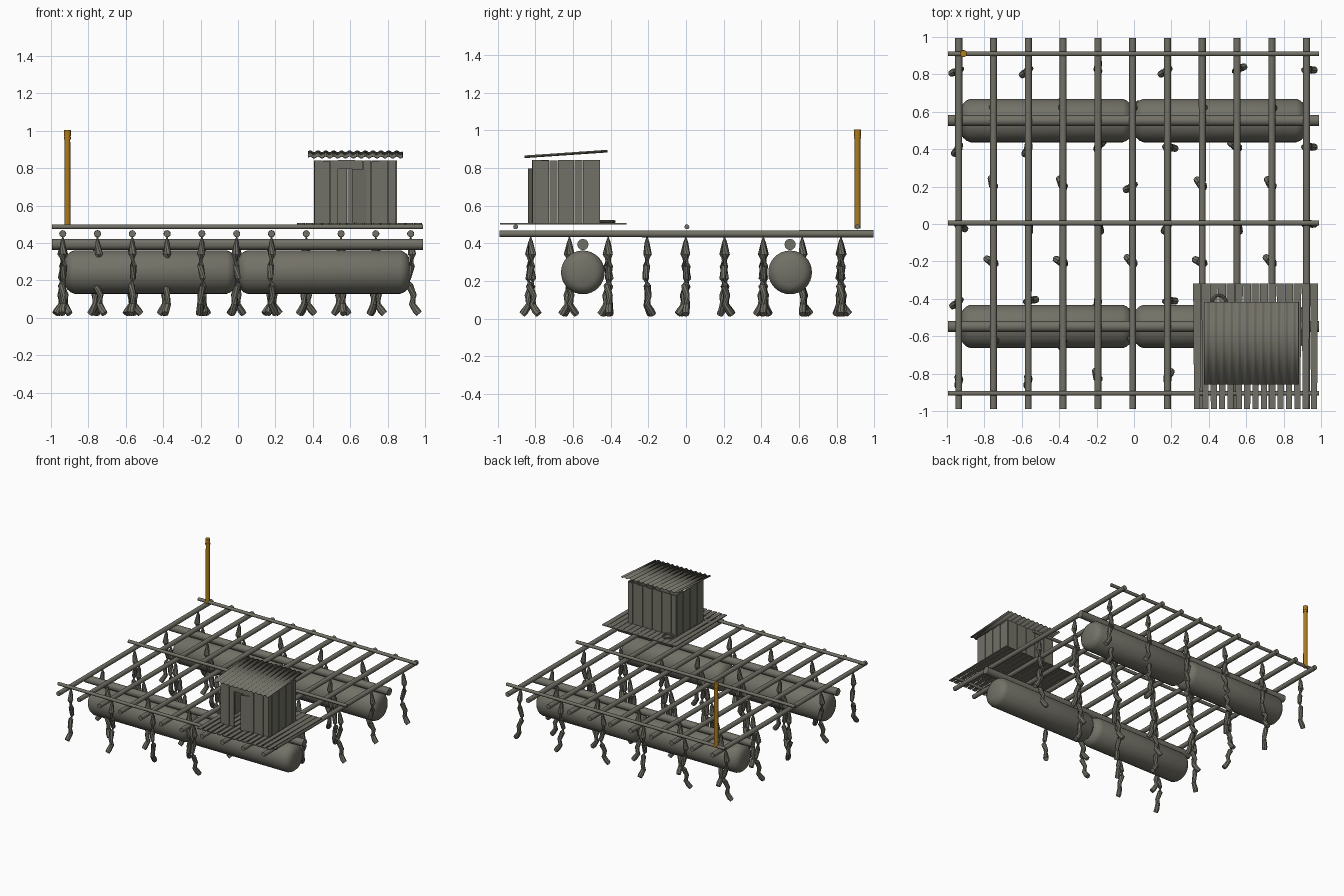
import bpy, bmesh, math, random
from mathutils import Vector, Matrix

if "Cube" in bpy.data.objects:
    bpy.data.objects.remove(bpy.data.objects["Cube"])

random.seed(4)


def material(name, rgb):
    m = bpy.data.materials.new(name)
    m.diffuse_color = (*rgb, 1)
    m.use_nodes = True
    m.node_tree.nodes["Principled BSDF"].inputs["Base Color"].default_value = m.diffuse_color
    return m


GREY = material("weathered_grey", (0.17, 0.165, 0.135))
GOLD = material("amber_yellow", (0.42, 0.2, 0.012))


def finish(name, bm, mat, smooth=True):
    bmesh.ops.recalc_face_normals(bm, faces=bm.faces)
    me = bpy.data.meshes.new(name)
    bm.to_mesh(me)
    bm.free()
    me.materials.append(mat)
    ob = bpy.data.objects.new(name, me)
    bpy.context.collection.objects.link(ob)
    if smooth:
        bpy.ops.object.select_all(action='DESELECT')
        ob.select_set(True)
        bpy.context.view_layer.objects.active = ob
        bpy.ops.object.shade_smooth_by_angle(angle=math.radians(40))
    return ob


def tube(name, pts, radii, mat=GREY, sides=12):
    """Capped round tube through pts with one radius per point."""
    bm = bmesh.new()
    pts = [Vector(p) for p in pts]
    rings = []
    for i, p in enumerate(pts):
        t = pts[min(i + 1, len(pts) - 1)] - pts[max(i - 1, 0)]
        if t.length < 1e-6:
            t = pts[-1] - pts[0]
        q = t.to_track_quat('Z', 'Y')
        rings.append([bm.verts.new(p + q @ Vector((radii[i] * math.cos(a), radii[i] * math.sin(a), 0)))
                      for a in (2 * math.pi * k / sides for k in range(sides))])
    for a, b in zip(rings, rings[1:]):
        for k in range(sides):
            n = (k + 1) % sides
            bm.faces.new((a[k], a[n], b[n], b[k]))
    bm.faces.new(rings[0])
    bm.faces.new(rings[-1])
    return finish(name, bm, mat)


def add_box(bm, x0, x1, y0, y1, z0, z1):
    size = Matrix.Diagonal((x1 - x0, y1 - y0, z1 - z0, 1))
    mid = Matrix.Translation(((x0 + x1) / 2, (y0 + y1) / 2, (z0 + z1) / 2))
    return bmesh.ops.create_cube(bm, size=1, matrix=mid @ size)["verts"]


# Floats: two rounded tanks end to end on each side
for y in (-0.548, 0.553):
    for x0, x1 in ((-0.925, -0.01), (0.0, 0.918)):
        ends = [(0, 0.07), (0.012, 0.092), (0.028, 0.107), (0.05, 0.116)]
        pts = [(x0 + d, y, 0.245) for d, r in ends] + [(x1 - d, y, 0.245) for d, r in reversed(ends)]
        rad = [r for d, r in ends]
        tube("float_tank", pts, rad + rad[::-1], sides=32)
    # Bearer log lying on the tanks
    tube("bearer_log", [(-0.995, y, 0.393), (0.988, y, 0.393)], [0.03, 0.03])

# Cross poles of the raft frame
columns = [-0.937 + 0.186 * i for i in range(11)]
for x in columns:
    tube("cross_pole", [(x, -0.99, 0.45), (x, 0.995, 0.45)], [0.018, 0.019])

# Long top poles
for y in (-0.905, 0.005, 0.91):
    tube("top_pole", [(-0.995, y, 0.487), (0.988, y, 0.487)], [0.013, 0.013])

# Hanging crooked growing lines, staggered like a checkerboard
shape = [(0, 0, 0.435, 0.004), (0, 0, 0.405, 0.013), (0.008, 0.002, 0.34, 0.022),
         (0.004, 0.006, 0.28, 0.019), (-0.014, 0, 0.21, 0.016), (-0.006, -0.006, 0.175, 0.019),
         (0.016, 0.004, 0.12, 0.017), (0.008, 0.006, 0.075, 0.018), (0.03, 0, 0.04, 0.02),
         (0.046, 0, 0.022, 0.018)]
line_mesh = None
for c, x in enumerate(columns):
    for r in range(9):
        y = -0.825 + 0.206 * r
        if (c + r) % 2 or (x > 0.3 and y < -0.35):
            continue
        if line_mesh is None:
            ob = tube("hanging_line", [s[:3] for s in shape], [s[3] for s in shape], sides=8)
            line_mesh = ob.data
        else:
            ob = bpy.data.objects.new("hanging_line", line_mesh)
            bpy.context.collection.objects.link(ob)
        ob.location = (x, y, 0)
        ob.rotation_euler.z = 0 if c == 10 else random.uniform(-math.pi, math.pi)

# Corner post with cap and collar
px, py = -0.912, 0.911
tube("marker_post", [(px, py, 0.478), (px, py, 0.97)], [0.017, 0.015], GOLD, 16)
tube("post_collar", [(px, py, 0.955), (px, py, 0.967)], [0.019, 0.019], GOLD, 16)
tube("post_cap", [(px, py, 0.97), (px, py, 1.005)], [0.018, 0.018], GOLD, 16)

# Deck planks, slightly narrower toward the front
bm = bmesh.new()
count = 15
step = 0.67 / count
for i in range(count):
    x = 0.315 + step * (i + 0.5)
    w = step / 2 - 0.001
    for v in add_box(bm, x - w, x + w, -0.988, -0.317, 0.5, 0.507):
        if v.co.y < -0.6:
            v.co.x = x + (v.co.x - x) * 0.75
finish("deck_planks", bm, GREY, False)

# Shed walls of upright slats, with a doorway in the front
X0, X1, Y0, Y1, Z0, Z1 = 0.41, 0.845, -0.815, -0.46, 0.506, 0.843
bm = bmesh.new()


def slats(a, b, n, wall, along_x, out):
    for i in range(n):
        s0 = a + (b - a) * i / n + 0.0008
        s1 = a + (b - a) * (i + 1) / n - 0.0008
        d = wall + out * (0.004 if i % 2 else 0)
        top = Z1 - random.uniform(0, 0.005)
        d0, d1 = sorted((d, d - out * 0.01))
        if along_x:
            add_box(bm, s0, s1, d0, d1, Z0, top)
        else:
            add_box(bm, d0, d1, s0, s1, Z0, top)


slats(X0, 0.535, 3, Y0, True, -1)
slats(0.625, X1, 5, Y0, True, -1)
slats(X0, X1, 10, Y1, True, 1)
slats(Y0, Y1, 8, X0, False, -1)
slats(Y0, Y1, 8, X1, False, 1)
add_box(bm, 0.535, 0.625, Y0, Y0 + 0.01, 0.797, Z1)
finish("shed_walls", bm, GREY, False)

# Door standing open against the front wall
bm = bmesh.new()
for v in add_box(bm, 0.61, 0.69, -0.83, -0.822, 0.508, 0.797):
    v.co.y += 0.012 if v.co.x > 0.65 else -0.01
finish("shed_door", bm, GREY, False)

# Corrugated sloping roof
bm = bmesh.new()
waves, per = 12, 8
rows = []
for y, z in ((-0.858, 0.859), (-0.417, 0.889)):
    rows.append([bm.verts.new((0.375 + 0.505 * i / (waves * per), y,
                               z + 0.005 * math.sin(2 * math.pi * i / per)))
                 for i in range(waves * per + 1)])
for i in range(waves * per):
    bm.faces.new((rows[0][i], rows[0][i + 1], rows[1][i + 1], rows[1][i]))
roof = finish("shed_roof", bm, GREY)
mod = roof.modifiers.new("thickness", 'SOLIDIFY')
mod.thickness = 0.004
mod.offset = 0

# Coiled rope ring on the deck behind the shed
bpy.ops.mesh.primitive_torus_add(major_radius=0.038, minor_radius=0.008, major_segments=24,
                                 minor_segments=8, location=(0.455, -0.42, 0.515))
ring = bpy.context.object
ring.name = "rope_ring"
ring.data.materials.append(GREY)
bpy.ops.object.shade_smooth_by_angle(angle=math.radians(40))
